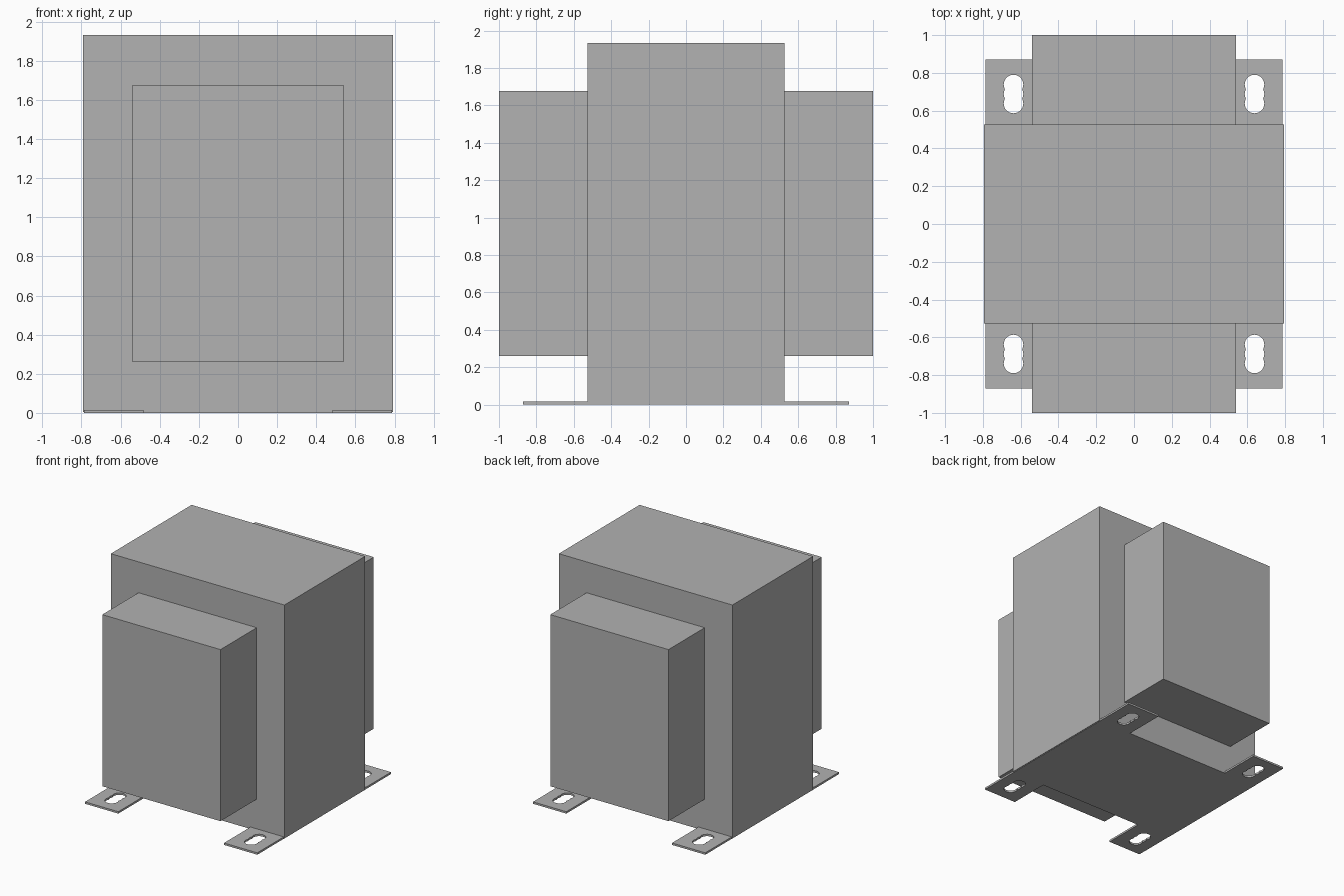
import bpy, bmesh, math
from mathutils import Vector

if "Cube" in bpy.data.objects:
    bpy.data.objects.remove(bpy.data.objects["Cube"])

grey = bpy.data.materials.new("steel grey")
grey.diffuse_color = (0.445, 0.445, 0.445, 1)
grey.use_nodes = True
grey.node_tree.nodes["Principled BSDF"].inputs["Base Color"].default_value = grey.diffuse_color


def finish(name, bm):
    mesh = bpy.data.meshes.new(name)
    bmesh.ops.recalc_face_normals(bm, faces=bm.faces)
    bm.to_mesh(mesh)
    bm.free()
    mesh.materials.append(grey)
    obj = bpy.data.objects.new(name, mesh)
    bpy.context.collection.objects.link(obj)
    return obj


def box(name, x, y, z):
    bm = bmesh.new()
    bmesh.ops.create_cube(bm, size=1)
    for v in bm.verts:
        for i, (lo, hi) in enumerate((x, y, z)):
            v.co[i] = lo if v.co[i] < 0 else hi
    return finish(name, bm)


def slot_outline(cx, cy, r=0.052, step=0.05):
    # three overlapping drilled holes in a row, leaving small cusps
    a = math.asin(step / 2 / r)
    arcs = ((step, a * -1, math.pi + a, 16), (0, math.pi - a, math.pi + a, 4),
            (-step, math.pi - a, 2 * math.pi + a, 16), (0, -a, a, 4))
    pts = []
    for dy, start, end, n in arcs:
        for i in range(n):
            t = start + (end - start) * i / n
            pts.append((cx + r * math.cos(t), cy + dy + r * math.sin(t)))
    return pts


# laminated core and the winding passing through it
box("core", (-0.793, 0.793), (-0.527, 0.527), (0.004, 1.932))
box("front_coil", (-0.54, 0.54), (-1, -0.527), (0.26, 1.677))
box("back_coil", (-0.54, 0.54), (0.527, 1), (0.26, 1.677))

# flat base plate with four slotted feet
ix, ox, iy, oy = 0.483, 0.787, 0.527, 0.872
outline = [(-ox, -oy), (-ix, -oy), (-ix, -iy), (ix, -iy), (ix, -oy), (ox, -oy),
           (ox, oy), (ix, oy), (ix, iy), (-ix, iy), (-ix, oy), (-ox, oy)]
slots = [slot_outline(sx * 0.638, sy * 0.688) for sx in (-1, 1) for sy in (-1, 1)]
bm = bmesh.new()
edges = []
for loop in [outline] + slots:
    vs = [bm.verts.new((x, y, 0)) for x, y in loop]
    edges += [bm.edges.new((vs[i - 1], vs[i])) for i in range(len(vs))]
bmesh.ops.triangle_fill(bm, use_beauty=True, use_dissolve=False, edges=edges, normal=Vector((0, 0, 1)))
ext = bmesh.ops.extrude_face_region(bm, geom=bm.faces[:], use_keep_orig=True)
bmesh.ops.translate(bm, vec=(0, 0, 0.016),
                    verts=[g for g in ext["geom"] if isinstance(g, bmesh.types.BMVert)])
finish("base_plate", bm)
